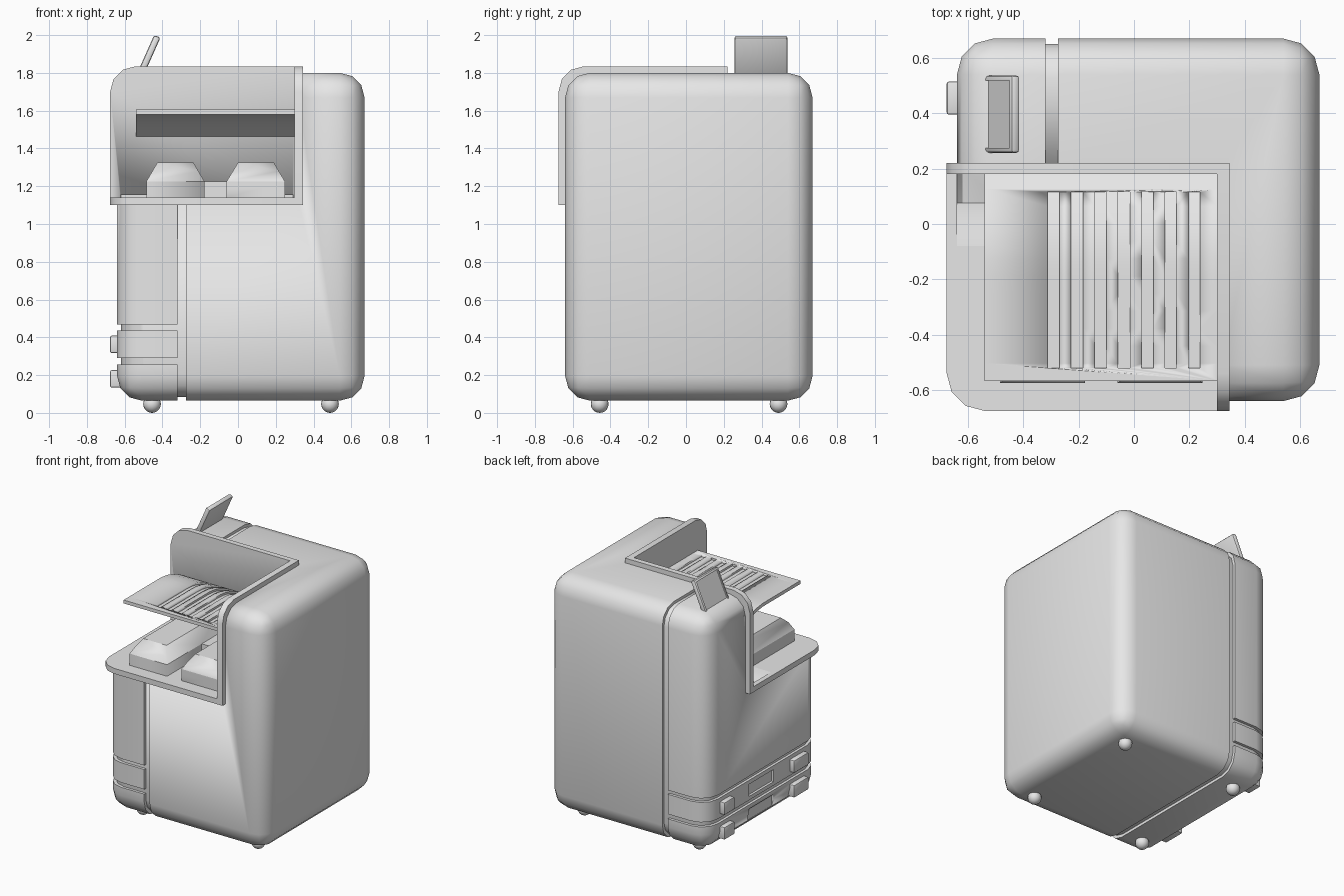
import bpy, bmesh, math
from mathutils import Matrix, Vector

cube = bpy.data.objects.get("Cube")
if cube:
    bpy.data.objects.remove(cube)

grey = bpy.data.materials.new("plain_grey")
grey.use_nodes = True
grey.diffuse_color = (0.8, 0.8, 0.8, 1)
grey.node_tree.nodes["Principled BSDF"].inputs["Base Color"].default_value = (0.8, 0.8, 0.8, 1)


def finish(name, bm, angle=40):
    bmesh.ops.recalc_face_normals(bm, faces=bm.faces)
    mesh = bpy.data.meshes.new(name)
    bm.to_mesh(mesh)
    bm.free()
    mesh.materials.append(grey)
    obj = bpy.data.objects.new(name, mesh)
    bpy.context.collection.objects.link(obj)
    shade(obj, angle)
    return obj


def shade(obj, angle=40):
    bpy.ops.object.select_all(action="DESELECT")
    obj.select_set(True)
    bpy.context.view_layer.objects.active = obj
    bpy.ops.object.shade_smooth_by_angle(angle=math.radians(angle))


def block(lo, hi, bevel=0, segments=3):
    bm = bmesh.new()
    bmesh.ops.create_cube(bm, size=1)
    lo, hi = Vector(lo), Vector(hi)
    bmesh.ops.scale(bm, vec=hi - lo, verts=bm.verts)
    bmesh.ops.translate(bm, vec=(lo + hi) / 2, verts=bm.verts)
    if bevel:
        bmesh.ops.bevel(bm, geom=bm.edges[:], offset=bevel, segments=segments,
                        profile=0.5, affect="EDGES")
    return bm


def prism(points, axis, a, b):
    """Extrude a 2D outline along an axis from a to b."""
    place = {"x": lambda u, v: (a, u, v), "y": lambda u, v: (u, a, v),
             "z": lambda u, v: (u, v, a)}[axis]
    bm = bmesh.new()
    face = bm.faces.new([bm.verts.new(place(u, v)) for u, v in points])
    out = bmesh.ops.extrude_face_region(bm, geom=[face])["geom"]
    move = Vector([b - a if axis == k else 0 for k in "xyz"])
    bmesh.ops.translate(bm, vec=move, verts=[e for e in out if isinstance(e, bmesh.types.BMVert)])
    return bm


def rounded_panel(u0, u1, v0, v1, r=0.135):
    """Rectangle outline whose (u0, v1) corner is an arc."""
    s = 1 if v1 > v0 else -1
    arc = [(u0 + r - r * math.cos(t), v1 - s * (r - r * math.sin(t)))
           for t in (math.pi / 6 * i for i in range(4))]
    return [(u1, v1), (u1, v0), (u0, v0)] + arc[:3] + [arc[3]]


def keep(bm, co, normal):
    """Slice away everything on the far side of a plane and cap it."""
    bmesh.ops.bisect_plane(bm, geom=bm.verts[:] + bm.edges[:] + bm.faces[:],
                           plane_co=co, plane_no=normal, clear_outer=True)
    bmesh.ops.holes_fill(bm, edges=[e for e in bm.edges if e.is_boundary])


def cut(obj, bm):
    """Subtract a temporary solid from an object."""
    tool = finish("cutter", bm)
    tool.hide_render = True
    mod = obj.modifiers.new("cut", "BOOLEAN")
    mod.operation, mod.solver, mod.object = "DIFFERENCE", "EXACT", tool
    bpy.context.view_layer.objects.active = obj
    bpy.ops.object.modifier_move_to_index(modifier=mod.name, index=0)
    bpy.ops.object.modifier_apply(modifier=mod.name)
    bpy.data.objects.remove(tool)


# Cabinet: shells separated by grooves around a slightly smaller core
LO, HI = Vector((-0.64, -0.64, 0.065)), Vector((0.67, 0.67, 1.8))


def shell(name, x0, x1, z0, z1):
    bm = block(LO, HI, 0.13)
    for co, normal in (((x0, 0, 0), (-1, 0, 0)), ((x1, 0, 0), (1, 0, 0)),
                       ((0, 0, z0), (0, 0, -1)), ((0, 0, z1), (0, 0, 1))):
        keep(bm, co, normal)
    return finish(name, bm)


inset = Vector((0.02, 0.02, 0.02))
core = finish("cabinet_core", block(LO + inset, HI - inset, 0.12))
main = shell("main_cabinet", -0.275, 1, -1, 3)
upper = shell("side_cabinet", -1, -0.32, 0.467, 3)
drawers = [(shell("upper_drawer", -1, -0.32, 0.29, 0.437), 0.3625),
           (shell("lower_drawer", -1, -0.32, -1, 0.255), 0.18)]
for part in (core, main, upper):
    cut(part, block((-1, -1, 1.12), (0.32, 0.2, 3)))

# Drawer handles and label recesses
for drawer, z in drawers:
    cut(drawer, block((-1, -0.11, z - 0.045), (-0.622, 0.18, z + 0.045)))
    for y0, y1 in ((0.395, 0.515), (-0.47, -0.3)):
        finish("drawer_handle", block((-0.677, y0, z - 0.046), (-0.59, y1, z + 0.046), 0.008, 2))

# Alcove lining: floor, back wall and side wall
floor = finish("alcove_floor", prism(rounded_panel(-0.677, 0.3, 0.18, -0.675), "z", 1.1, 1.14))
back = finish("alcove_back_wall", prism(rounded_panel(-0.677, 0.3, 1.1, 1.835), "y", 0.18, 0.22))
finish("alcove_side_wall", prism(rounded_panel(-0.675, 0.22, 1.1, 1.835), "x", 0.3, 0.345))
cut(floor, prism([(-0.08, 1.14), (-0.08, 1.2), (0.2, 1.2), (0.2, 1.104)], "x", -0.64, 0.29))
cut(back, block((-0.62, 0.1, 1.105), (0.29, 0.21, 1.157)))

# Paper cradle with two humps and a finger slot
humps = [(-0.485, 1.14), (-0.485, 1.226), (-0.427, 1.325), (-0.236, 1.325), (-0.178, 1.226),
         (-0.06, 1.226), (0, 1.325), (0.19, 1.325), (0.248, 1.226), (0.248, 1.14)]
cradle = finish("paper_cradle", prism(humps, "y", -0.575, 0.1), 30)
cut(cradle, block((-0.178, -0.7, 1.1), (-0.06, -0.17, 1.3)))
cut(cradle, prism([(-0.6, 1.226), (-0.575, 1.226), (-0.55, 1.28), (-0.5, 1.325), (-0.5, 1.4),
                   (-0.6, 1.4)], "x", -0.6, 0.27))


# Output tray: flat at the front, curving down to the back wall, with grooves
def tray_outline(bottom, top, y0, y1):
    line = []
    for i in range(13):
        y = y0 + (y1 - y0) * i / 12
        line.append((y, 1.58 - 0.115 * (max(0, y + 0.15) / 0.33) ** 2))
    return [(y, z + bottom) for y, z in line] + [(y, z + top) for y, z in reversed(line)]


tray = finish("output_tray", prism(tray_outline(0, 0.025, -0.567, 0.19), "x", -0.54, 0.302))
for i in range(7):
    x = -0.312 + 0.0847 * i
    cut(tray, prism(tray_outline(0.01, 0.06, -0.52, 0.115), "x", x, x + 0.043))

# Tilted control panel with a sunken screen
bm = block((-0.018, -0.14, -0.13), (0.018, 0.14, 0.13), 0.012, 2)
screen = min(bm.faces, key=lambda f: f.normal.x * f.calc_area())
bmesh.ops.inset_region(bm, faces=[screen], thickness=0.008)
bmesh.ops.inset_region(bm, faces=[screen], thickness=0.001, depth=-0.008)
bmesh.ops.transform(bm, verts=bm.verts, matrix=Matrix.Translation((-0.48, 0.397, 1.875))
                    @ Matrix.Rotation(math.radians(24), 4, "Y"))
finish("control_panel", bm)

# Feet
for x in (-0.455, 0.487):
    for y in (-0.457, 0.49):
        bm = bmesh.new()
        bmesh.ops.create_uvsphere(bm, u_segments=16, v_segments=10, radius=0.047)
        bmesh.ops.translate(bm, vec=(x, y, 0.047), verts=bm.verts)
        finish("foot", bm)
